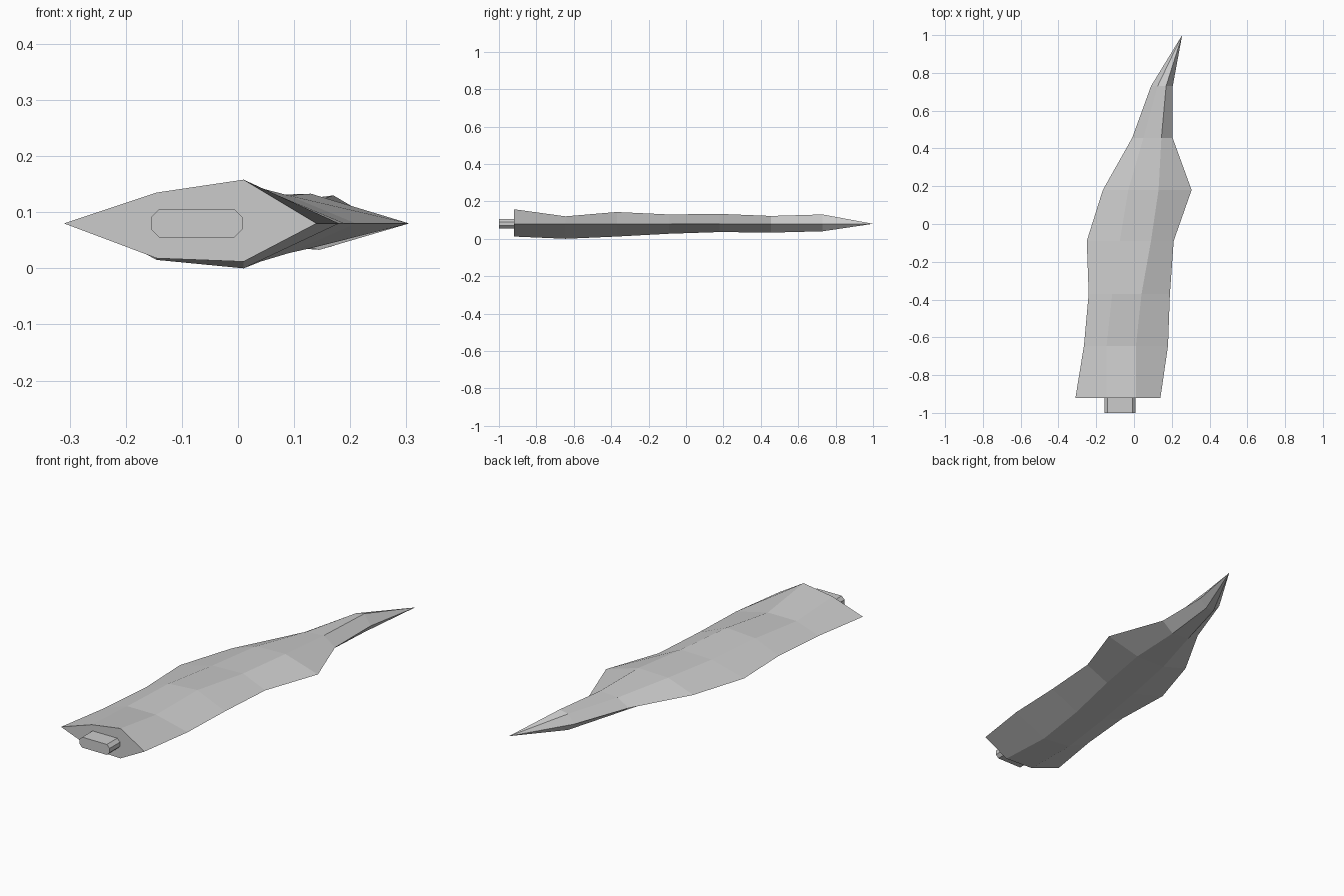
import bpy, bmesh

if "Cube" in bpy.data.objects:
    bpy.data.objects.remove(bpy.data.objects["Cube"])

grey = bpy.data.materials.new("steel grey")
grey.diffuse_color = (0.6, 0.6, 0.6, 1)
grey.use_nodes = True
grey.node_tree.nodes["Principled BSDF"].inputs["Base Color"].default_value = grey.diffuse_color


def make_object(name, bm):
    bmesh.ops.recalc_face_normals(bm, faces=bm.faces)
    mesh = bpy.data.meshes.new(name)
    bm.to_mesh(mesh)
    bm.free()
    mesh.materials.append(grey)
    obj = bpy.data.objects.new(name, mesh)
    bpy.context.collection.objects.link(obj)
    return obj


def loft(bm, rings):
    """Bridge consecutive rings of vertices with quads."""
    for a, b in zip(rings, rings[1:]):
        n = len(a)
        for i in range(n):
            j = (i + 1) % n
            bm.faces.new((a[i], a[j], b[j], b[i]))


# Blade: hexagonal sections along y, both cutting edges at one height
EDGE_Z = 0.08
# y, left edge, left ridge, right ridge, right edge, top z left/right, bottom z left/right
sections = [
    (-0.92, -0.31, -0.145, 0.01, 0.14, 0.135, 0.158, 0.018, 0.012),
    (-0.645, -0.265, -0.145, 0.01, 0.18, 0.12, 0.12, 0.015, 0.0),
    (-0.37, -0.24, -0.115, 0.04, 0.19, 0.133, 0.143, 0.022, 0.012),
    (-0.09, -0.25, -0.075, 0.09, 0.21, 0.125, 0.13, 0.03, 0.027),
    (0.18, -0.165, -0.03, 0.13, 0.305, 0.128, 0.133, 0.04, 0.036),
    (0.455, -0.01, 0.05, 0.145, 0.205, 0.115, 0.122, 0.04, 0.033),
    (0.73, 0.09, 0.125, 0.17, 0.205, 0.12, 0.13, 0.042, 0.04),
]
bm = bmesh.new()
rings = []
for y, xl, xa, xb, xr, ta, tb, ba, bb in sections:
    profile = [(xl, EDGE_Z), (xa, ta), (xb, tb), (xr, EDGE_Z), (xb, bb), (xa, ba)]
    rings.append([bm.verts.new((x, y, z)) for x, z in profile])
loft(bm, rings)
bm.faces.new(rings[0])
tip = bm.verts.new((0.255, 1.0, EDGE_Z))
for i in range(6):
    bm.faces.new((rings[-1][i], rings[-1][(i + 1) % 6], tip))
make_object("blade", bm)

# Tang: short bar with chamfered corners
x0, x1, z0, z1, c = -0.155, 0.008, 0.055, 0.106, 0.015
outline = [(x0 + c, z0), (x1 - c, z0), (x1, z0 + c), (x1, z1 - c),
           (x1 - c, z1), (x0 + c, z1), (x0, z1 - c), (x0, z0 + c)]
bm = bmesh.new()
ends = [[bm.verts.new((x, y, z)) for x, z in outline] for y in (-1.0, -0.91)]
loft(bm, ends)
for ring in ends:
    bm.faces.new(ring)
make_object("tang", bm)
